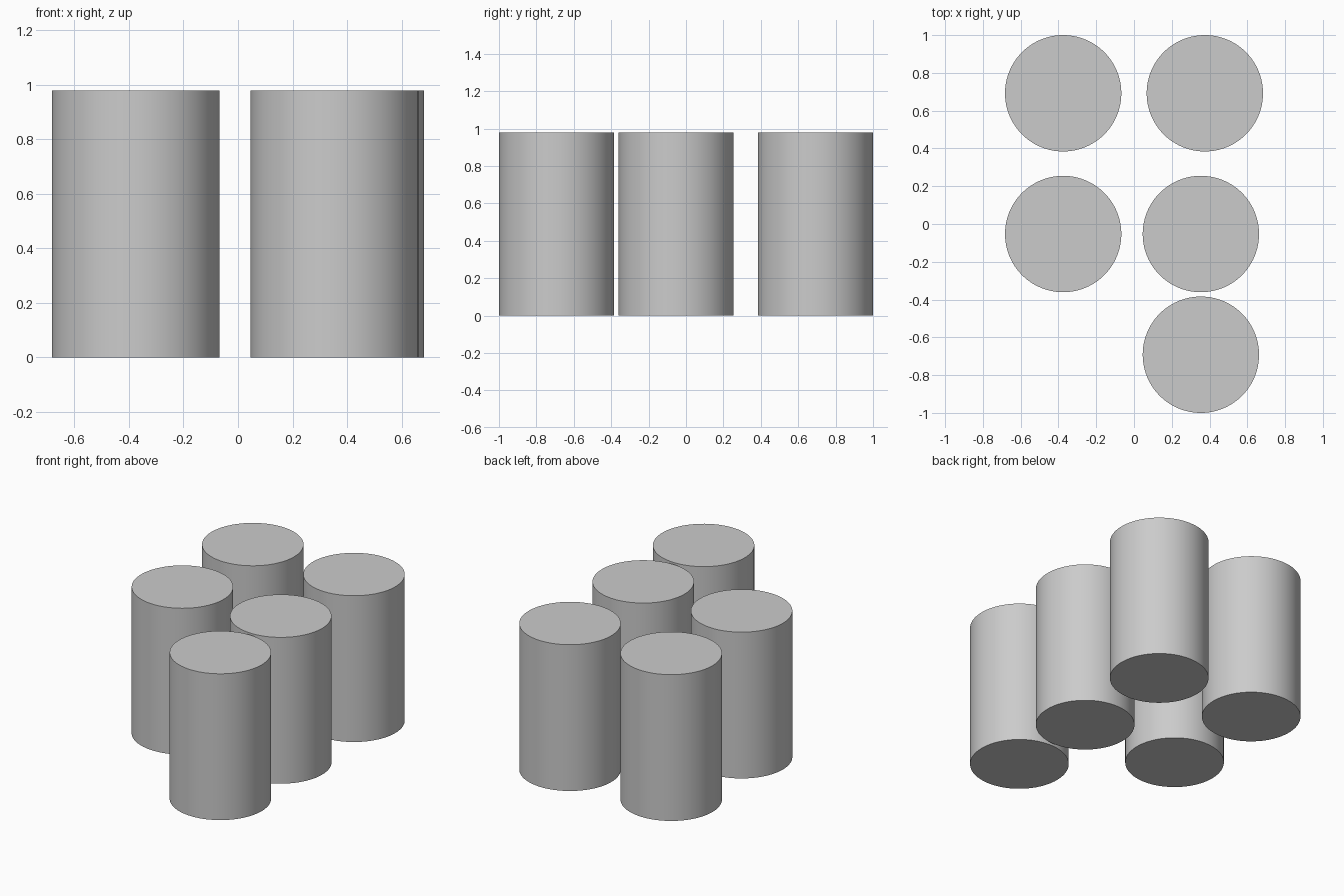
import bpy
import math

if "Cube" in bpy.data.objects:
    bpy.data.objects.remove(bpy.data.objects["Cube"])

RADIUS = 0.308
HEIGHT = 0.98


def add_pillar(name, x, y):
    bpy.ops.mesh.primitive_cylinder_add(
        vertices=96, radius=RADIUS, depth=HEIGHT, location=(x, y, HEIGHT / 2))
    bpy.context.object.name = name
    bpy.ops.object.shade_smooth_by_angle(angle=math.radians(30))


# Five identical free-standing cylinders
pillars = {
    "back_left_pillar": (-0.375, 0.692),
    "back_right_pillar": (0.375, 0.692),
    "middle_left_pillar": (-0.375, -0.053),
    "middle_right_pillar": (0.354, -0.053),
    "front_right_pillar": (0.354, -0.692),
}
for name, (x, y) in pillars.items():
    add_pillar(name, x, y)
